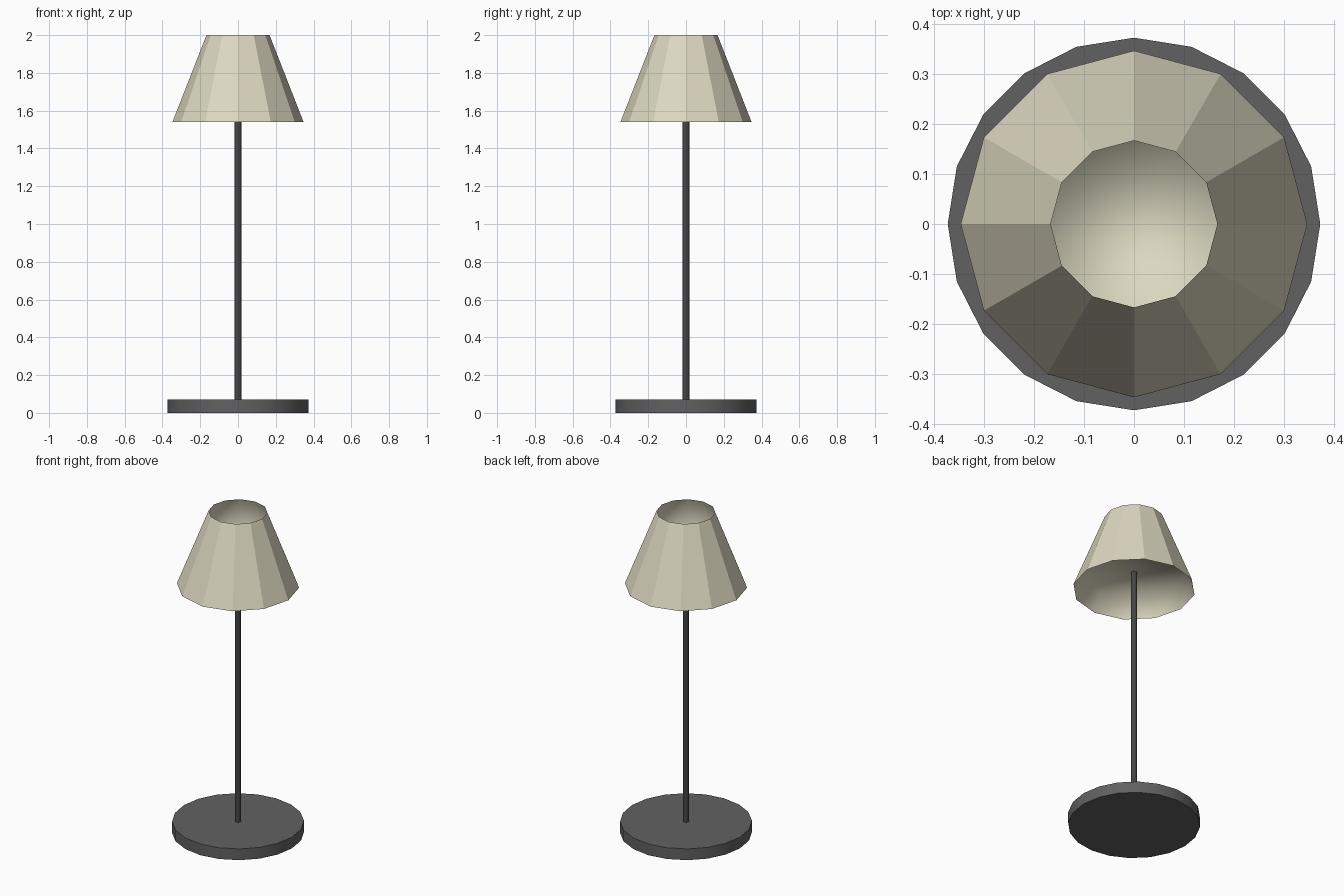
import bpy, bmesh, math

if "Cube" in bpy.data.objects:
    bpy.data.objects.remove(bpy.data.objects["Cube"])


def material(name, rgb):
    m = bpy.data.materials.new(name)
    m.diffuse_color = (*rgb, 1)
    m.use_nodes = True
    m.node_tree.nodes["Principled BSDF"].inputs["Base Color"].default_value = m.diffuse_color
    return m


def lathe(name, profile, sides, mat, smooth, cap_start=False, cap_end=False):
    """Revolve (radius, z) points; an upward profile gives outward normals."""
    bm = bmesh.new()
    rings = [[bm.verts.new((r * math.cos(math.tau * i / sides),
                            r * math.sin(math.tau * i / sides), z))
              for i in range(sides)] for r, z in profile]
    for a, b in zip(rings, rings[1:]):
        for i in range(sides):
            j = (i + 1) % sides
            bm.faces.new((a[i], a[j], b[j], b[i]))
    if cap_start:
        bm.faces.new(rings[0][::-1])
    if cap_end:
        bm.faces.new(rings[-1])
    for f in bm.faces:
        f.smooth = smooth
    mesh = bpy.data.meshes.new(name)
    bm.to_mesh(mesh)
    bm.free()
    ob = bpy.data.objects.new(name, mesh)
    bpy.context.collection.objects.link(ob)
    mesh.materials.append(mat)
    return ob


def sharpen(ob):
    bpy.ops.object.select_all(action='DESELECT')
    ob.select_set(True)
    bpy.context.view_layer.objects.active = ob
    bpy.ops.object.shade_smooth_by_angle(angle=math.radians(40))


dark = material("dark_metal", (0.12, 0.12, 0.12))
darker = material("pole_metal", (0.06, 0.06, 0.06))
cream = material("cream_fabric", (0.72, 0.69, 0.53))

# Round foot and slim pole
BASE_TOP, FLOOR = 0.07, 1.65
sharpen(lathe("base", [(0.373, 0), (0.373, BASE_TOP)], 20, dark, True, True, True))
sharpen(lathe("pole", [(0.018, BASE_TOP), (0.018, FLOOR)], 12, darker, True, True, True))

# Faceted shade, open at both rims
R0, Z0, R1, Z1 = 0.347, 1.54, 0.167, 2.0
lathe("shade", [(R0, Z0), (R1, Z1)], 12, cream, False)


def inner_radius(z, gap=0.002):
    return R0 + (R1 - R0) * (z - Z0) / (Z1 - Z0) - gap


# Inner lining above and below the plate that sits on the pole
up, low = FLOOR + 0.004, FLOOR - 0.001
lathe("upper_lining", [(inner_radius(Z1, 0), Z1), (inner_radius(up), up)],
      12, cream, True, cap_end=True)
lower = lathe("lower_lining", [(inner_radius(low), low), (inner_radius(Z0, 0), Z0)],
              12, cream, True, cap_start=True)
